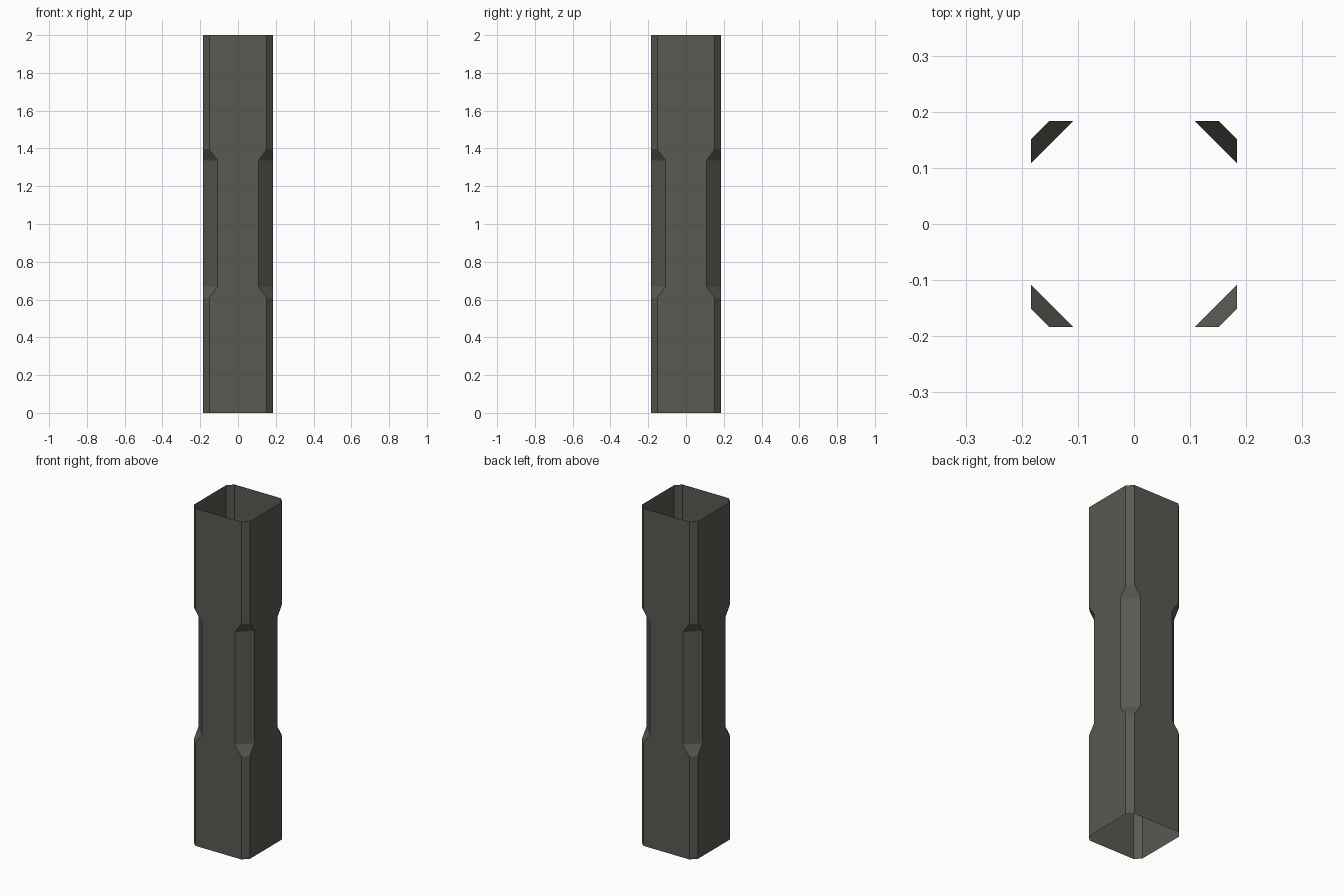
import bpy, bmesh, math

if "Cube" in bpy.data.objects:
    bpy.data.objects.remove(bpy.data.objects["Cube"])

HALF = 0.184                      # half width of the square column
# (height, half width of the flat side) - the rest is corner chamfer
RINGS = [(0, 0.151), (0.61, 0.151), (0.668, 0.108),
         (1.335, 0.108), (1.395, 0.151), (2.0, 0.151)]

mat = bpy.data.materials.new("dark warm grey")
mat.diffuse_color = (0.1, 0.1, 0.086, 1)
mat.use_nodes = True
mat.node_tree.nodes["Principled BSDF"].inputs["Base Color"].default_value = mat.diffuse_color


def octagon(flat):
    """Chamfered square, counter-clockwise from the front side."""
    pts = []
    for k in range(4):
        c, s = round(math.cos(k * math.pi / 2)), round(math.sin(k * math.pi / 2))
        for x, y in ((-flat, -HALF), (flat, -HALF)):
            pts.append((x * c - y * s, x * s + y * c))
    return pts


# Open-ended column shell: loft the chamfered rings
bm = bmesh.new()
loops = [[bm.verts.new((x, y, z)) for x, y in octagon(flat)] for z, flat in RINGS]
for low, high in zip(loops, loops[1:]):
    for i in range(8):
        j = (i + 1) % 8
        bm.faces.new((low[i], low[j], high[j], high[i]))

# Merge each flat side into one face
bmesh.ops.dissolve_limit(bm, angle_limit=math.radians(1),
                         verts=bm.verts[:], edges=bm.edges[:])

mesh = bpy.data.meshes.new("chamfered_column")
bm.to_mesh(mesh)
bm.free()
mesh.materials.append(mat)
column = bpy.data.objects.new("chamfered_column", mesh)
bpy.context.collection.objects.link(column)
